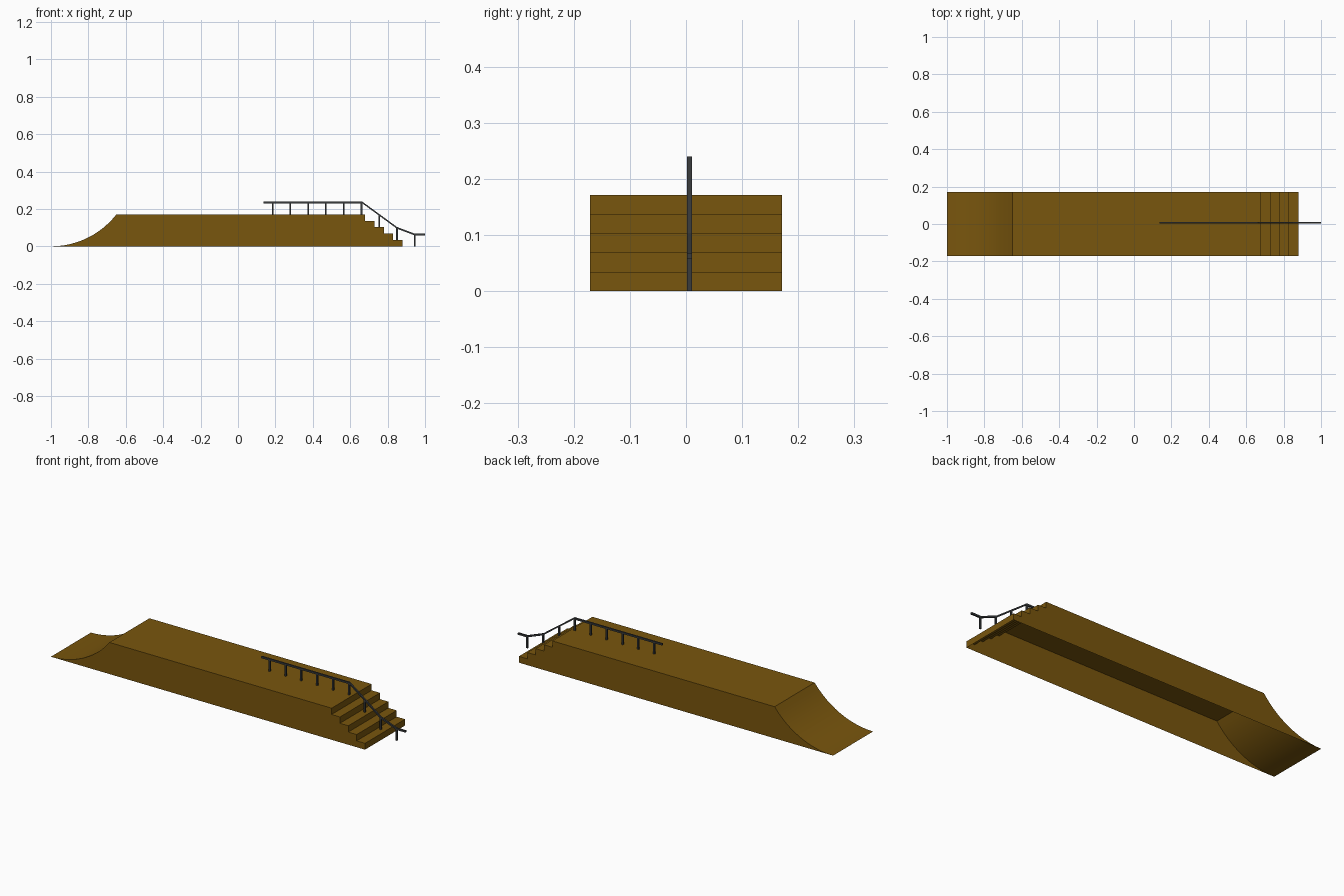
import bpy, bmesh, math

if "Cube" in bpy.data.objects:
    bpy.data.objects.remove(bpy.data.objects["Cube"])


def material(name, color):
    m = bpy.data.materials.new(name)
    m.diffuse_color = color
    m.use_nodes = True
    m.node_tree.nodes["Principled BSDF"].inputs["Base Color"].default_value = m.diffuse_color
    return m


def prism(name, outline, y0, y1, mat, open_bottom=False):
    """Extrude an xz outline along y; the last-to-first edge can be left open."""
    bm = bmesh.new()
    front = [bm.verts.new((x, y0, z)) for x, z in outline]
    back = [bm.verts.new((x, y1, z)) for x, z in outline]
    bm.faces.new(front)
    bm.faces.new(back[::-1])
    n = len(outline)
    for i in range(n):
        j = (i + 1) % n
        last = bm.faces.new((front[i], back[i], back[j], front[j]))
    bmesh.ops.recalc_face_normals(bm, faces=bm.faces)
    if open_bottom:
        bmesh.ops.delete(bm, geom=[last], context='FACES_ONLY')
    mesh = bpy.data.meshes.new(name)
    bm.to_mesh(mesh)
    bm.free()
    ob = bpy.data.objects.new(name, mesh)
    bpy.context.collection.objects.link(ob)
    mesh.materials.append(mat)
    return ob


wood = material("wood", (0.19, 0.092, 0.004, 1))
metal = material("metal", (0.04, 0.043, 0.045, 1))

H, W = 0.171, 0.171
RAMP_LEN, STEPS, TREAD, LIP = 0.35, 5, 0.05, 0.68
RISE = H / STEPS

# Platform: circular ramp, flat deck, stairs, open underneath
R = (RAMP_LEN ** 2 + H ** 2) / (2 * H)
sweep = math.asin(RAMP_LEN / R)
outline = [(-1 + R * math.sin(sweep * i / 12), R - R * math.cos(sweep * i / 12))
           for i in range(13)]
for i in range(STEPS):
    x = LIP + TREAD * i
    outline += [(x, H - RISE * i), (x, H - RISE * (i + 1))]
outline[-1] = (outline[-1][0], 0)
body = prism("ramp_and_stairs", outline, -W, W, wood, True)
bpy.context.view_layer.objects.active = body
body.select_set(True)
bpy.ops.object.shade_smooth_by_angle(angle=math.radians(25))

# Handrail: bent bar following the deck and stairs
Y0, Y1, T = 0.002, 0.011, 0.0047
path = [(0.137, 0.235), (0.664, 0.235), (0.85, 0.099), (0.945, 0.063), (1.0, 0.063)]
prism("handrail", [(x, z + T) for x, z in path] + [(x, z - T) for x, z in path[::-1]],
      Y0, Y1, metal)


def rail_height(x):
    for (xa, za), (xb, zb) in zip(path, path[1:]):
        if xa <= x <= xb:
            return za + (zb - za) * (x - xa) / (xb - xa)


def floor_height(x):
    if x < LIP:
        return H
    return max(0, H - RISE * (int((x - LIP) / TREAD) + 1))


# Posts standing on the deck, treads and ground
for i in range(9):
    x = 0.185 + 0.095 * i
    z0, z1, w = floor_height(x), rail_height(x), 0.0045
    prism(f"rail_post_{i + 1}", [(x - w, z0), (x + w, z0), (x + w, z1), (x - w, z1)],
          Y0, Y1, metal)
